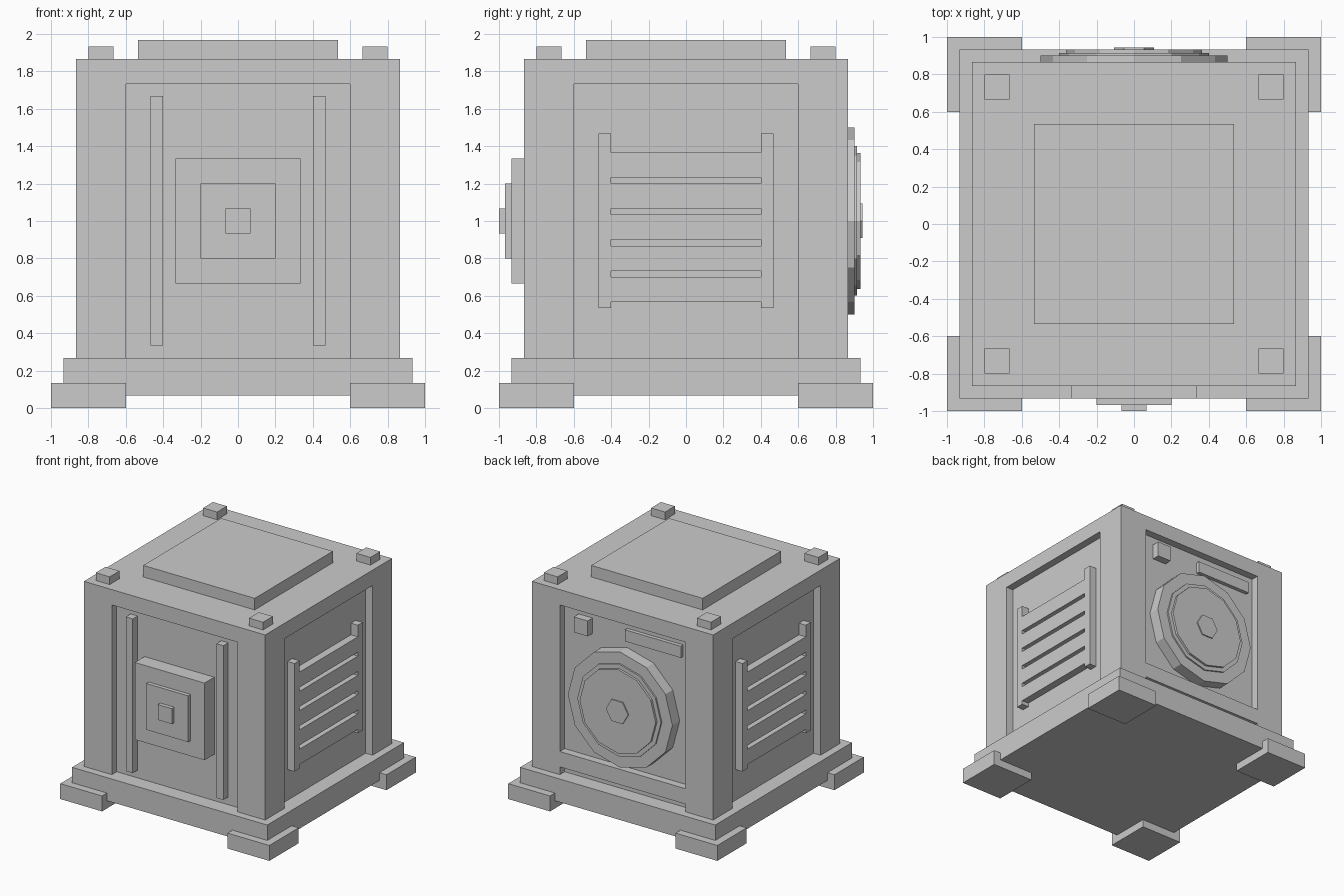
import bpy, bmesh, math
from mathutils import Matrix

if "Cube" in bpy.data.objects:
    bpy.data.objects.remove(bpy.data.objects["Cube"])

U = 2 / 30  # design unit: the model is 30 units wide

grey = bpy.data.materials.new("plain grey")
grey.diffuse_color = (0.6, 0.6, 0.6, 1)
grey.use_nodes = True
grey.node_tree.nodes["Principled BSDF"].inputs["Base Color"].default_value = grey.diffuse_color


def finish(name, bm):
    mesh = bpy.data.meshes.new(name)
    bmesh.ops.recalc_face_normals(bm, faces=bm.faces)
    bm.to_mesh(mesh)
    bm.free()
    mesh.materials.append(grey)
    ob = bpy.data.objects.new(name, mesh)
    bpy.context.collection.objects.link(ob)
    return ob


def boxes(name, *specs):
    """Each spec is (x0, x1, y0, y1, z0, z1) in design units."""
    bm = bmesh.new()
    for x0, x1, y0, y1, z0, z1 in specs:
        m = Matrix.Translation(((x0 + x1) / 2 * U, (y0 + y1) / 2 * U, (z0 + z1) / 2 * U))
        m = m @ Matrix.Diagonal(((x1 - x0) * U, (y1 - y0) * U, (z1 - z0) * U, 1))
        bmesh.ops.create_cube(bm, size=1, matrix=m)
    return finish(name, bm)


def disc(name, sides, radius, y0, y1):
    """Flat-sided disc on the back, with a corner pointing along x."""
    bm = bmesh.new()
    bmesh.ops.create_circle(bm, cap_ends=True, segments=sides, radius=radius * U)
    bmesh.ops.rotate(bm, verts=bm.verts, matrix=Matrix.Rotation(math.pi / 2, 3, 'Z'))
    # put a corner on the x axis whatever the starting angle
    first = bm.verts[:][0].co
    bmesh.ops.rotate(bm, verts=bm.verts,
                     matrix=Matrix.Rotation(-math.atan2(first.y, first.x), 3, 'Z'))
    bmesh.ops.rotate(bm, verts=bm.verts, matrix=Matrix.Rotation(math.pi / 2, 3, 'X'))
    bmesh.ops.translate(bm, verts=bm.verts, vec=(0, y0 * U, 15 * U))
    ext = bmesh.ops.extrude_face_region(bm, geom=bm.faces[:])
    moved = [v for v in ext["geom"] if isinstance(v, bmesh.types.BMVert)]
    bmesh.ops.translate(bm, verts=moved, vec=(0, (y1 - y0) * U, 0))
    return finish(name, bm)


def corners(a, b, z0, z1):
    """Four boxes mirrored to the corners."""
    span = {1: (a, b), -1: (-b, -a)}
    return [(*span[sx], *span[sy], z0, z1) for sx in (-1, 1) for sy in (-1, 1)]


# Feet and base plate
boxes("feet", *corners(9, 15, 0, 2))
boxes("base_plate", (-14, 14, -14, 14, 1, 4))

# Body with a recessed panel on each side; the back keeps a rail near the bottom
body = boxes("body", (-13, 13, -13, 13, 3, 28))
cutter = boxes("recess_cutter",
               (-9, 9, -15, -12, 4, 26),
               (-15, -12, -9, 9, 4, 26),
               (12, 15, -9, 9, 4, 26),
               (-9, 9, 12, 15, 4, 5),
               (-9, 9, 12, 15, 7, 26))
cutter.hide_render = True
cutter.hide_viewport = True
mod = body.modifiers.new("recesses", 'BOOLEAN')
mod.operation = 'DIFFERENCE'
mod.solver = 'EXACT'
mod.object = cutter

# Lid and top studs
boxes("lid", (-8, 8, -8, 8, 27.8, 29.5))
boxes("top_studs", *corners(10, 12, 27.8, 29))

# Front: two upright bars and a stepped square boss
boxes("front_bars", (-7, -6, -13, -11.8, 5, 25), (6, 7, -13, -11.8, 5, 25))
boxes("front_boss_large", (-5, 5, -14, -11.8, 10, 20))
boxes("front_boss_middle", (-3, 3, -14.5, -13.8, 12, 18))
boxes("front_boss_small", (-1, 1, -15, -14.3, 14, 16))

# Sides: louvred grilles between two posts
for name, x0, x1 in (("right_grille", 11.8, 13), ("left_grille", -13, -11.8)):
    posts = [(x0, x1, -7, -6, 8, 22), (x0, x1, 6, 7, 8, 22)]
    slats = [(x0, x1, -6, 6, 8.5 + 2.5 * i, 10.5 + 2.5 * i) for i in range(5)]
    boxes(name, *posts, *slats)

# Back: stepped round hatch with a six-sided hub, a button and a small plate
disc("hatch_rim", 12, 7.5, 11.8, 13.5)
disc("hatch_step", 12, 6, 13.3, 13.7)
disc("hatch_cover", 12, 5.45, 13.5, 14)
disc("hatch_hub", 6, 1.6, 13.8, 14.15)
boxes("back_button", (5, 7, 11.8, 13, 23, 25))
boxes("back_plate", (-8, 0, 11.8, 12.5, 23.5, 25))
